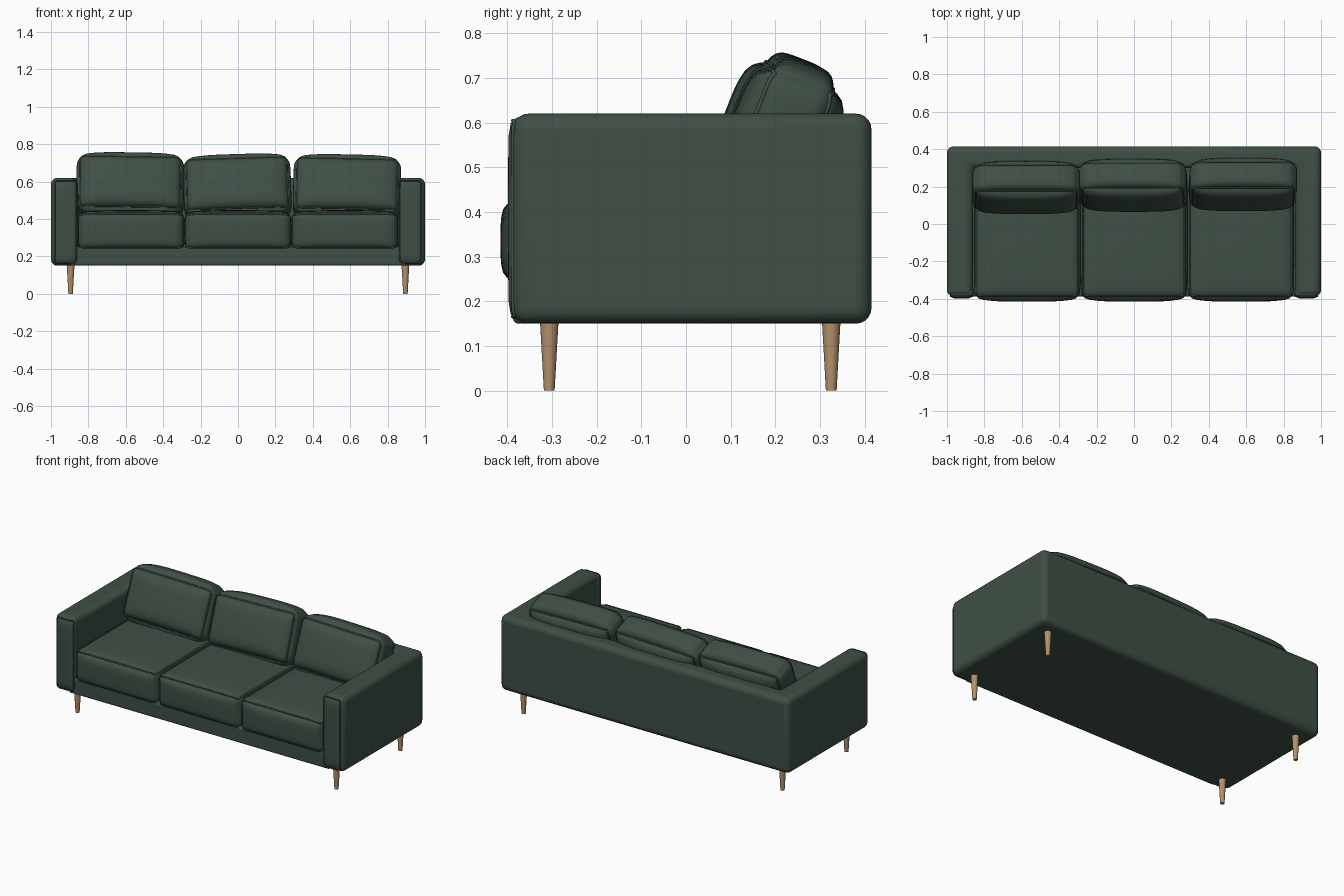
import bpy, bmesh, math
from mathutils import Vector, Matrix

if "Cube" in bpy.data.objects:
    bpy.data.objects.remove(bpy.data.objects["Cube"])


def material(name, rgb):
    m = bpy.data.materials.new(name)
    m.diffuse_color = (*rgb, 1)
    m.use_nodes = True
    m.node_tree.nodes["Principled BSDF"].inputs["Base Color"].default_value = m.diffuse_color
    return m


GREEN = material("dark green fabric", (0.050, 0.078, 0.060))
WOOD = material("light wood", (0.46, 0.285, 0.155))


def link(name, data, mat):
    ob = bpy.data.objects.new(name, data)
    bpy.context.collection.objects.link(ob)
    data.materials.append(mat)
    return ob


def smooth(ob, angle=40):
    bpy.ops.object.select_all(action='DESELECT')
    ob.select_set(True)
    bpy.context.view_layer.objects.active = ob
    bpy.ops.object.shade_smooth_by_angle(angle=math.radians(angle))


def padded(name, loc, half, r, bulge, seam_axis, seams=(-1, 1), rot=(0, 0), cuts=15, pipe=0.005):
    """Rounded, bulging cushion with piping along its seams."""
    mat = (Matrix.Translation(loc) @ Matrix.Rotation(rot[1], 4, 'Y')
           @ Matrix.Rotation(rot[0], 4, 'X'))

    def shape(q):
        q = Vector([math.sin(c * math.pi / 2) for c in q])
        p = Vector([q[i] * half[i] for i in range(3)])
        core = Vector([max(-half[i] + r, min(half[i] - r, p[i])) for i in range(3)])
        if (p - core).length > 1e-6:
            p = core + (p - core).normalized() * r
        for i in range(3):
            a, b = q[(i + 1) % 3], q[(i + 2) % 3]
            p[i] += q[i] * bulge[i] * (1 - a ** 4) * (1 - b ** 4)
        return p

    bm = bmesh.new()
    bmesh.ops.create_cube(bm, size=2)
    bmesh.ops.subdivide_edges(bm, edges=bm.edges[:], cuts=cuts, use_grid_fill=True)
    for v in bm.verts:
        v.co = shape(v.co)
    me = bpy.data.meshes.new(name)
    bm.to_mesh(me)
    bm.free()
    ob = link(name, me, GREEN)
    ob.matrix_world = mat
    smooth(ob, 60)

    # piping follows the cushion edge around the seam axis
    n = 14
    side = [-1 + 2 * i / n for i in range(n)]
    ring = ([(s, -1) for s in side] + [(1, s) for s in side]
            + [(-s, 1) for s in side] + [(-1, -s) for s in side])
    for w in seams:
        cu = bpy.data.curves.new(name + "_piping", 'CURVE')
        cu.dimensions = '3D'
        cu.bevel_depth = pipe
        cu.bevel_resolution = 2
        sp = cu.splines.new('POLY')
        sp.points.add(len(ring) - 1)
        sp.use_cyclic_u = True
        for pt, uv in zip(sp.points, ring):
            q = list(uv)
            q.insert(seam_axis, w)
            pt.co = (*shape(q), 1)
        link(name + "_piping", cu, GREEN).matrix_world = mat
    return ob


def bevelled_prism(name, outline, z0, z1, width):
    bm = bmesh.new()
    f = bm.faces.new([bm.verts.new((x, y, z0)) for x, y in outline])
    top = bmesh.ops.extrude_face_region(bm, geom=[f])['geom']
    bmesh.ops.translate(bm, vec=(0, 0, z1 - z0),
                        verts=[g for g in top if isinstance(g, bmesh.types.BMVert)])
    bmesh.ops.recalc_face_normals(bm, faces=bm.faces[:])
    me = bpy.data.meshes.new(name)
    bm.to_mesh(me)
    bm.free()
    ob = link(name, me, GREEN)
    mod = ob.modifiers.new("soft edges", 'BEVEL')
    mod.width = width
    mod.segments = 5
    smooth(ob)
    return ob


# arms and back as one U-shaped shell
bevelled_prism("arms_and_back_shell",
               [(-1, -0.387), (-0.86, -0.387), (-0.86, 0.30), (0.86, 0.30),
                (0.86, -0.387), (1, -0.387), (1, 0.415), (-1, 0.415)], 0.15, 0.62, 0.035)

# seat base
bevelled_prism("seat_base", [(-0.9, -0.387), (0.9, -0.387), (0.9, 0.385), (-0.9, 0.385)],
               0.15, 0.25, 0.012)

# arm front panels
for s, side in ((-1, "left"), (1, "right")):
    padded(side + "_arm_front_panel", (s * 0.922, -0.366, 0.385), (0.066, 0.03, 0.228),
           0.029, (0, 0.002, 0), 1, seams=(-1,), cuts=9, pipe=0.004)

# seat cushions
for x, side in ((-0.571, "left"), (0, "middle"), (0.571, "right")):
    padded(side + "_seat_cushion", (x, -0.085, 0.335), (0.282, 0.31, 0.1),
           0.035, (0.004, 0.02, 0.012), 2)

# back cushions, leaning and slightly askew
for side, x, y, z, roll in (("left", -0.577, 0.195, 0.574, 0.8),
                            ("middle", -0.004, 0.207, 0.565, -1.8),
                            ("right", 0.583, 0.211, 0.563, 1.2)):
    padded(side + "_back_cushion", (x, y, z), (0.282, 0.085, 0.155),
           0.045, (0.006, 0.033, 0.025), 1,
           rot=(math.radians(-21), math.radians(roll)))

# tapered legs
for y, end in ((-0.306, "front"), (0.325, "back")):
    for s, side in ((-1, "left"), (1, "right")):
        bm = bmesh.new()
        bmesh.ops.create_cone(bm, cap_ends=True, segments=24, radius1=0.012,
                              radius2=0.021, depth=0.16)
        me = bpy.data.meshes.new("leg")
        bm.to_mesh(me)
        bm.free()
        leg = link(f"{end}_{side}_leg", me, WOOD)
        leg.location = (s * 0.895, y, 0.08)
        smooth(leg)
